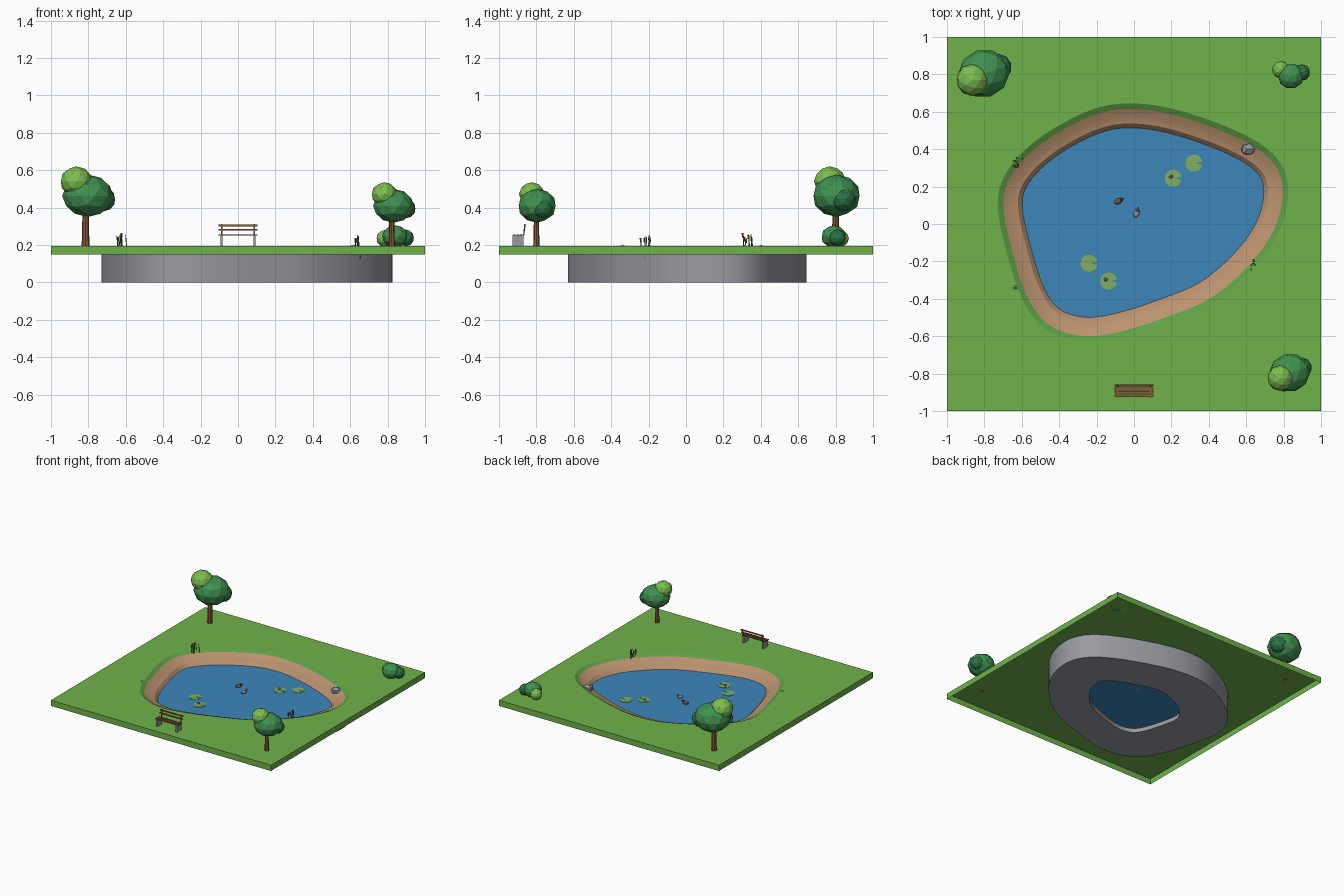
import bpy, bmesh, math, random
from mathutils import Vector

if "Cube" in bpy.data.objects:
    bpy.data.objects.remove(bpy.data.objects["Cube"])

random.seed(4)


def material(name, rgb):
    m = bpy.data.materials.new(name)
    m.diffuse_color = (*rgb, 1)
    m.use_nodes = True
    m.node_tree.nodes["Principled BSDF"].inputs["Base Color"].default_value = m.diffuse_color
    return m


GRASS = material("grass", (0.16, 0.45, 0.07))
BANK = material("bank_grass", (0.11, 0.35, 0.06))
SAND = material("sand", (0.50, 0.29, 0.16))
WATER = material("water_blue", (0.045, 0.24, 0.49))
STONE = material("stone_grey", (0.32, 0.33, 0.36))
WOOD = material("wood", (0.26, 0.10, 0.045))
LEAF = material("leaf", (0.05, 0.28, 0.08))
DARK = material("dark_leaf", (0.025, 0.17, 0.06))
LIGHT = material("light_leaf", (0.20, 0.51, 0.08))
PAD = material("lily_green", (0.22, 0.43, 0.12))


def finish(bm, name, *mats):
    me = bpy.data.meshes.new(name)
    bm.to_mesh(me)
    bm.free()
    for m in mats:
        me.materials.append(m)
    ob = bpy.data.objects.new(name, me)
    bpy.context.collection.objects.link(ob)
    return ob


def named(name, mat):
    ob = bpy.context.object
    ob.name = name
    ob.data.materials.append(mat)
    return ob


def box(name, loc, size, mat, rot=(0, 0, 0)):
    bpy.ops.mesh.primitive_cube_add(size=1, location=loc, rotation=rot)
    ob = named(name, mat)
    ob.scale = size
    return ob


def ball(name, loc, size, mat, rot=0.0, sub=2):
    bpy.ops.mesh.primitive_ico_sphere_add(subdivisions=sub, radius=1, location=loc, rotation=(0, 0, rot))
    ob = named(name, mat)
    ob.scale = size
    return ob


def rod(name, loc, r1, r2, h, mat, sides=8, rot=(0, 0, 0)):
    bpy.ops.mesh.primitive_cone_add(vertices=sides, radius1=r1, radius2=r2, depth=h, location=loc, rotation=rot)
    return named(name, mat)


# Pond outline: smooth closed curve through shoreline points
SHORE = [(-.594, .104), (-.545, .238), (-.396, .372), (-.18, .484), (0, .51), (.22, .473),
         (.487, .377), (.647, .28), (.69, .174), (.652, .013), (.535, -.152), (.353, -.307),
         (.139, -.398), (-.075, -.468), (-.25, -.495), (-.396, -.452), (-.48, -.334), (-.545, -.136)]


def outline(steps=5):
    pts, n = [], len(SHORE)
    for i in range(n):
        a, b, c, d = (Vector(SHORE[(i + k) % n]) for k in (-1, 0, 1, 2))
        for s in range(steps):
            t = s / steps
            pts.append(0.5 * (2 * b + (c - a) * t + (2 * a - 5 * b + 4 * c - d) * t * t
                              + (3 * b - a - 3 * c + d) * t ** 3))
    return pts


CURVE = outline()


def offset(dist):
    n, out = len(CURVE), []
    for i, p in enumerate(CURVE):
        t = (CURVE[(i + 3) % n] - CURVE[i - 3]).normalized()
        out.append(p + Vector((-t.y, t.x)) * dist)
    return out


def inner(scale):
    c = Vector((0.05, -0.01))
    return [c + (p - c) * scale for p in CURVE]


TOP, LEVEL, RIM = 0.195, 0.12, 0.135

# Basin: closed ring of wall, underside, bed and stepped bank
loops = [(offset(RIM), TOP), (offset(RIM), 0), (inner(.63), 0), (inner(.63), .035), (inner(.97), .095),
         (offset(0), LEVEL - .005), (offset(.027), .146), (offset(.065), .156), (offset(.105), .180)]
strip_mat = [0, 0, 0, 1, 1, 1, 1, 1, 2]
bm = bmesh.new()
rings = [[bm.verts.new((p.x, p.y, z)) for p in pts] for pts, z in loops]
for k, ring in enumerate(rings):
    nxt = rings[(k + 1) % len(rings)]
    for i in range(len(ring)):
        j = (i + 1) % len(ring)
        f = bm.faces.new((ring[i], ring[j], nxt[j], nxt[i]))
        f.material_index = strip_mat[k]
bmesh.ops.recalc_face_normals(bm, faces=bm.faces)
basin = finish(bm, "pond_basin", STONE, SAND, BANK)
bpy.context.view_layer.objects.active = basin
basin.select_set(True)
bpy.ops.object.shade_smooth_by_angle(angle=math.radians(25))

# Water sheet
bm = bmesh.new()
f = bm.faces.new([bm.verts.new((p.x, p.y, LEVEL)) for p in offset(.004)])
f.normal_update()
if f.normal.z < 0:
    f.normal_flip()
finish(bm, "water", WATER)

# Lawn with a pond opening and an open-bottomed edge
bm = bmesh.new()
corners = [bm.verts.new((x, y, TOP)) for x, y in ((-1, -1), (1, -1), (1, 1), (-1, 1))]
hole = [bm.verts.new((p.x, p.y, TOP)) for p in offset(RIM)]
edges = [bm.edges.new((l[i], l[i - 1])) for l in (corners, hole) for i in range(len(l))]
bmesh.ops.triangle_fill(bm, edges=edges, use_beauty=True, normal=(0, 0, 1))
for f in bm.faces:
    f.normal_update()
    if f.normal.z < 0:
        f.normal_flip()
low = [bm.verts.new((v.co.x, v.co.y, 0.148)) for v in corners]
for i in range(4):
    j = (i + 1) % 4
    bm.faces.new((low[i], low[j], corners[j], corners[i]))
finish(bm, "lawn", GRASS)


# Trees: tapered trunk and three leaf clumps
def tree(x, y, s):
    def at(dx, dy, z):
        return (x + dx * s, y + dy * s, TOP + z * s)
    rod("tree_trunk", at(0, 0, .10), .021 * s, .016 * s, .2 * s, WOOD)
    ball("tree_crown", at(.012, .005, .268), (.138 * s, .128 * s, .113 * s), LEAF, .3)
    ball("tree_crown_light", at(-.05, -.03, .345), (.086 * s, .086 * s, .08 * s), LIGHT)
    ball("tree_crown_dark", at(.092, .04, .25), (.068 * s, .07 * s, .066 * s), DARK, .6)


tree(-.815, .80, 1)
tree(.822, -.80, .8)

# Bush
ball("bush_main", (.84, .79, .245), (.07, .067, .06), LEAF, .3)
ball("bush_light", (.785, .825, .235), (.046, .046, .045), LIGHT)
ball("bush_dark", (.897, .81, .238), (.044, .045, .045), DARK, .6)

# Bench with its back to the pond
for x in (-.088, .088):
    box("bench_leg", (x, -.898, .222), (.012, .06, .056), STONE)
    box("bench_post", (x, -.864, .28), (.008, .006, .065), WOOD, (math.radians(-8), 0, 0))
for y in (-.918, -.900, -.882):
    box("bench_seat_slat", (0, y, .253), (.21, .014, .006), WOOD)
for y, z in ((-.866, .281), (-.862, .304)):
    box("bench_back_slat", (0, y, z), (.21, .006, .010), WOOD)

# Reeds
for cx, cy, base in ((-.622, .33, .18), (.648, -.215, .125)):
    for i in range(7):
        x = cx + random.uniform(-.028, .028)
        y = cy + random.uniform(-.028, .028)
        tip = random.uniform(.225, .262)
        rot = (random.uniform(-.12, .12), random.uniform(-.12, .12), 0)
        rod("reed_stalk", (x, y, (base + tip) / 2), .003, .002, tip - base, DARK, 5, rot)
        if i % 2 == 0:
            rod("reed_head", (x + rot[1] * .04, y - rot[0] * .04, tip - .008), .005, .005, .024, WOOD, 6, rot)

# Shore rocks
ball("rock_large", (.61, .40, .17), (.042, .034, .03), STONE, .1, 1)
ball("rock_small", (-.635, -.34, .175), (.027, .032, .027), STONE, .5, 1)

# Lily pads with a notch, two of them with a bud
for x, y in ((.32, .325), (.21, .245), (-.24, -.21), (-.135, -.305)):
    bm = bmesh.new()
    arc = [math.radians(12 + 336 * i / 16) for i in range(17)]
    rim = [bm.verts.new((x + .046 * math.cos(a), y + .046 * math.sin(a), LEVEL + .004)) for a in arc]
    f = bm.faces.new([bm.verts.new((x + .008, y, LEVEL + .004))] + rim)
    side = bmesh.ops.extrude_face_region(bm, geom=[f])
    for v in side["geom"]:
        if isinstance(v, bmesh.types.BMVert):
            v.co.z -= .003
    bmesh.ops.recalc_face_normals(bm, faces=bm.faces)
    finish(bm, "lily_pad", PAD)
for x, y in ((.198, .253), (-.15, -.297)):
    ball("lily_bud", (x, y, LEVEL + .01), (.012, .012, .01), STONE, 0, 1)

# Ducks: body and head
for x, y, a, mat in ((-.083, .122, .5, WOOD), (.013, .057, 1.2, STONE)):
    dx, dy = math.cos(a), math.sin(a)
    ball("duck_body", (x, y, LEVEL + .008), (.024, .015, .013), mat, a)
    ball("duck_head", (x + dx * .019, y + dy * .019, LEVEL + .024), (.010, .010, .010), mat, a, 1)
    rod("duck_bill", (x + dx * .031, y + dy * .031, LEVEL + .023), .004, .001, .010, WOOD, 5, (0, math.pi / 2, a))
